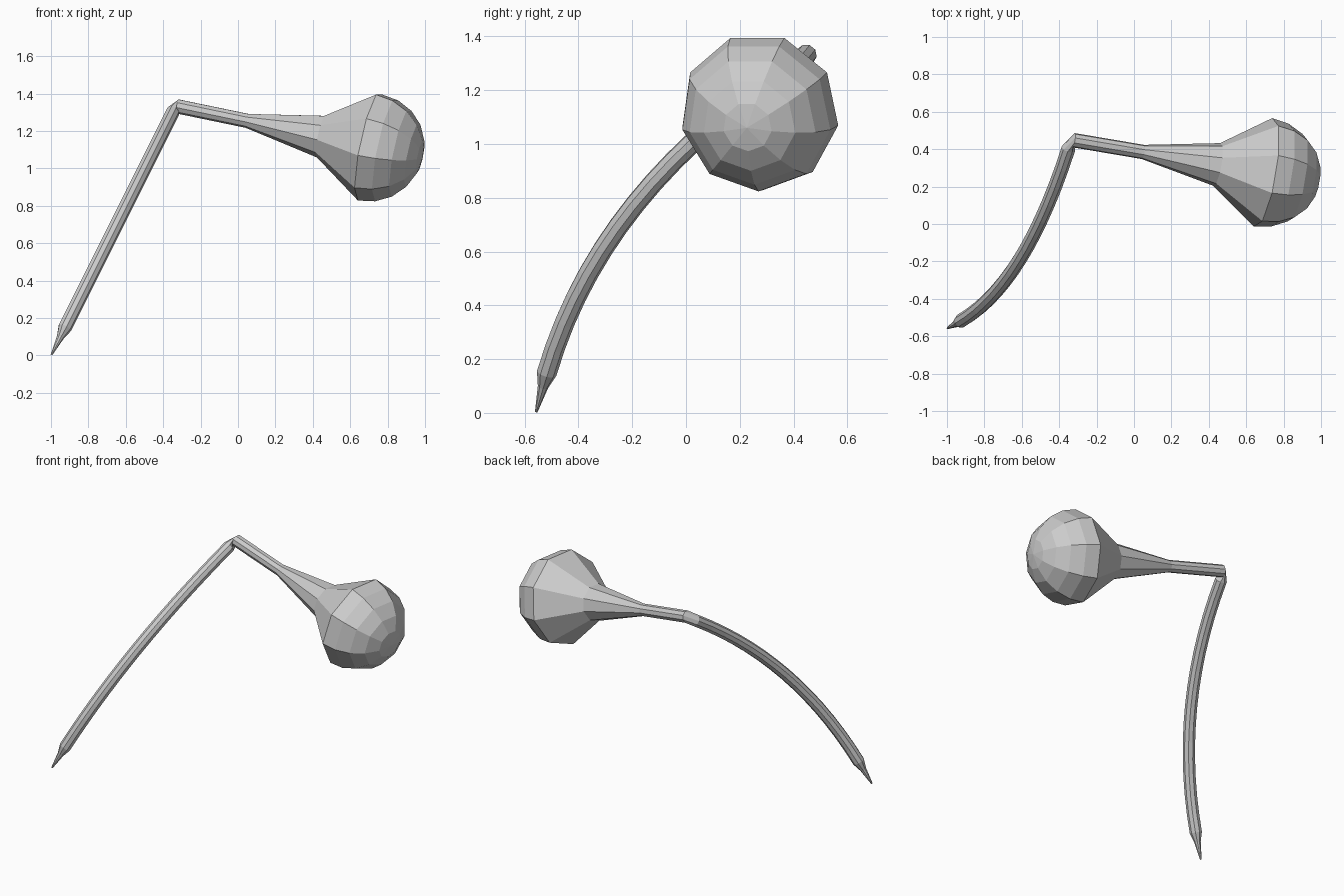
import bpy, bmesh
from math import sin, cos, pi
from mathutils import Vector

if "Cube" in bpy.data.objects:
    bpy.data.objects.remove(bpy.data.objects["Cube"])

SIDES = 9
start = Vector((-0.323, 0.448, 1.332))     # elbow end of the neck
centre = Vector((0.70, 0.275, 1.12))       # centre of the dome
axis = (centre - start).normalized()
length = (centre - start).length
R = 0.298

# Each ring: (centre, direction of travel, radius), from the dome down to the tip
bulb = []
for i in range(5, -1, -1):
    a = i * pi / 10
    bulb.append((centre + axis * R * sin(a), -axis, R * cos(a) if i < 5 else 0))
for t, r in ((0.795, 0.117), (0.385, 0.039), (0.0, 0.039)):
    bulb.append((start + axis * t, -axis, r))

# Curved stem: a quadratic curve in y-z, lying in a plane slanted in x
p0, p1, p2 = Vector((0.405, 1.30)), Vector((-0.32, 0.83)), Vector((-0.518, 0.15))
stem = []
N = 14
for i in range(N + 1):
    t = i / N
    p = p0 * (1 - t) ** 2 + p1 * 2 * t * (1 - t) + p2 * t * t
    d = (p1 - p0) * (1 - t) + (p2 - p1) * t
    stem.append((Vector((-1 + p.y / 2, p.x, p.y)),
                 Vector((d.y / 2, d.x, d.y)).normalized(), 0.038))

# Pointed tip
d = stem[-1][1]
tip = [(Vector((-0.95, -0.532, 0.098)), d, 0.02),
       (Vector((-0.997, -0.557, 0.004)), d, 0.005)]

# Carry one frame along the whole path so neighbouring parts line up
rings = []
prev = -axis
up = Vector((0, 0, -1))
up = (up - axis * up.dot(axis)).normalized()
for c, d, r in bulb + stem + tip:
    up = prev.rotation_difference(d) @ up
    up = (up - d * up.dot(d)).normalized()
    side = d.cross(up)
    prev = d
    rings.append([c + (up * cos(2 * pi * k / SIDES) + side * sin(2 * pi * k / SIDES)) * r
                  for k in range(SIDES)])


def skin(name, loops, cap_end=False):
    bm = bmesh.new()
    vs = [[bm.verts.new(p) for p in loop] for loop in loops]
    for a, b in zip(vs, vs[1:]):
        for k in range(SIDES):
            j = (k + 1) % SIDES
            bm.faces.new((a[k], a[j], b[j], b[k]))
    if cap_end:
        bm.faces.new(vs[-1])
    bmesh.ops.remove_doubles(bm, verts=bm.verts, dist=0.0005)
    bmesh.ops.recalc_face_normals(bm, faces=bm.faces)
    # open shells: make sure the faces look away from the path
    bm.faces.ensure_lookup_table()
    f = max(bm.faces, key=lambda f: f.calc_center_median().z)
    if f.normal.z < 0:
        bmesh.ops.reverse_faces(bm, faces=bm.faces)
    me = bpy.data.meshes.new(name)
    bm.to_mesh(me)
    bm.free()
    ob = bpy.data.objects.new(name, me)
    bpy.context.collection.objects.link(ob)


nb, ns = len(bulb), len(stem)
skin("bulb_and_neck", rings[:nb])
skin("curved_stem", rings[nb - 1:nb + ns])       # starts at the elbow ring
skin("pointed_tip", rings[nb + ns - 1:], True)
